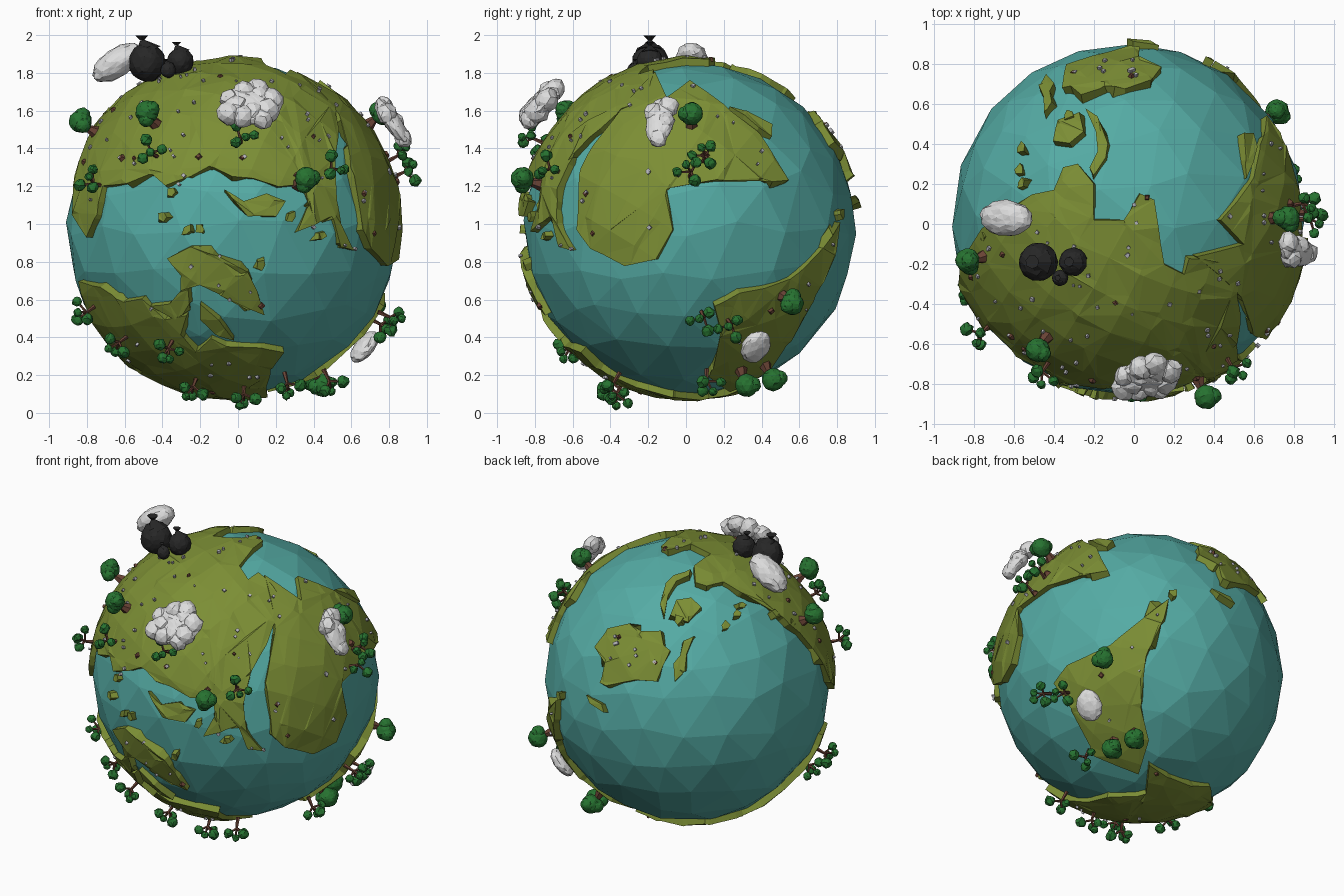
import bpy, bmesh, random
from math import sqrt, hypot, sin, cos
from mathutils import Vector

random.seed(4)
if "Cube" in bpy.data.objects:
    bpy.data.objects.remove(bpy.data.objects["Cube"])

CENTRE = Vector((-0.03, 0.02, 0.975))
SEA, GROUND = 0.882, 0.91
UP = Vector((0, 0, 1))


def material(name, *rgb):
    m = bpy.data.materials.new(name)
    m.use_nodes = True
    m.diffuse_color = (*rgb, 1)
    shader = m.node_tree.nodes["Principled BSDF"]
    shader.inputs["Base Color"].default_value = (*rgb, 1)
    shader.inputs["Roughness"].default_value = 0.9
    return m


water = material("ocean teal", 0.09, 0.41, 0.375)
grass = material("land olive", 0.2, 0.27, 0.035)
leaf = material("leaf green", 0.02, 0.17, 0.03)
bark = material("bark brown", 0.14, 0.055, 0.035)
white = material("cloud white", 0.72, 0.72, 0.72)
black = material("bag black", 0.02, 0.02, 0.02)
grey = material("litter grey", 0.45, 0.45, 0.48)


def finish(name, bm, *mats):
    mesh = bpy.data.meshes.new(name)
    bm.to_mesh(mesh)
    bm.free()
    for m in mats:
        mesh.materials.append(m)
    ob = bpy.data.objects.new(name, mesh)
    bpy.context.collection.objects.link(ob)
    return ob


def wobble(amount):
    return Vector([random.uniform(-amount, amount) for _ in range(3)])


def looker(toward, up, origin):
    """Turn flat coordinates (hundredths) into directions on the globe."""
    toward = Vector(toward).normalized()
    right = Vector(up).cross(toward).normalized()
    up = toward.cross(right)

    def pick(*pairs, reach=0.9):
        out = []
        for u, v in pairs:
            u = (u / 100 - origin.dot(right)) / reach
            v = (v / 100 - origin.dot(up)) / reach
            s = max(1, hypot(u, v) / 0.998)
            u, v = u / s, v / s
            out.append(right * u + up * v + toward * sqrt(1 - u * u - v * v))
        return out
    return pick


front = looker((0, -1, 0), UP, CENTRE)
side = looker((1, 0, 0), UP, CENTRE)
top = looker(UP, (0, 1, 0), CENTRE)
back = looker((-0.47, 0.73, 0.5), UP, Vector())
below = looker((0.5, 0.7, -0.5), UP, Vector())


def frame(d):
    a = d.orthogonal().normalized()
    return a, d.cross(a)


def blob(bm, centre, size, axes=((1, 0, 0), (0, 1, 0), (0, 0, 1)), level=2, rough=0.1, mat=0):
    made = bmesh.ops.create_icosphere(bm, subdivisions=level, radius=1)["verts"]
    for v in made:
        p = v.co + wobble(rough)
        v.co = Vector(centre) + sum((Vector(a) * c * s for a, c, s in zip(axes, p, size)), Vector())
        for f in v.link_faces:
            f.material_index = mat


def limb(bm, p, q, r0, r1, mat=0, sides=5):
    axis = q - p
    made = bmesh.ops.create_cone(bm, segments=sides, radius1=r0, radius2=r1,
                                 depth=axis.length, cap_ends=True)["verts"]
    turn = axis.to_track_quat("Z", "Y")
    for v in made:
        v.co = turn @ v.co + (p + q) / 2
        for f in v.link_faces:
            f.material_index = mat


def land(name, outline, litter=0):
    """Fill an outline, slice it into facets, wrap it on the globe, thicken it."""
    mid = sum(outline, Vector()).normalized()
    a, b = frame(mid)
    bm = bmesh.new()
    flat = []
    for d in outline:
        t = Vector((d.dot(a), d.dot(b), 0)).normalized() * mid.angle(d)
        flat.append(bm.verts.new(t))
    bm.faces.new(flat)
    bm.normal_update()
    bmesh.ops.triangulate(bm, faces=bm.faces[:], ngon_method="EAR_CLIP")
    for i in range(-9, 10):
        for normal in ((1, 0.15, 0), (-0.2, 1, 0)):
            n = Vector(normal).normalized()
            bmesh.ops.bisect_plane(bm, geom=bm.verts[:] + bm.edges[:] + bm.faces[:],
                                   plane_co=n * (i * 0.2 + 0.07), plane_no=n)
    bmesh.ops.remove_doubles(bm, verts=bm.verts[:], dist=0.012)
    for v in bm.verts:
        t = v.co.length
        d = mid * cos(t) + (a * v.co.x + b * v.co.y) * (sin(t) / max(t, 1e-6))
        v.co = CENTRE + d * (GROUND + random.uniform(-0.006, 0.008))
    bmesh.ops.triangulate(bm, faces=bm.faces[:])
    bm.normal_update()
    for f in bm.faces:
        if f.normal.dot(f.calc_center_median() - CENTRE) < 0:
            f.normal_flip()
    bm.faces.ensure_lookup_table()
    weights = [f.calc_area() for f in bm.faces]
    spots = [f.calc_center_median() + wobble(0.03)
             for f in random.choices(bm.faces[:], weights, k=litter)]
    ob = finish(name, bm, grass)
    thick = ob.modifiers.new("thickness", "SOLIDIFY")
    thick.thickness, thick.offset = 0.06, -1
    # scattered litter lying on the ground
    if spots:
        bits = bmesh.new()
        for i, s in enumerate(spots):
            d = (s - CENTRE).normalized()
            p = CENTRE + d * GROUND
            r = random.uniform(0.007, 0.014)
            brown = i % 6 == 0
            limb(bits, p - d * 0.01, p + d * 0.01, r * (1 + brown), r, int(brown), 4)
        finish(name + "_litter", bits, grey, bark)


# ocean
bm = bmesh.new()
bmesh.ops.create_icosphere(bm, subdivisions=3, radius=SEA)
for v in bm.verts:
    v.co = CENTRE + (v.co + wobble(0.05)).normalized() * SEA
finish("ocean", bm, water)

# continents
land("north_continent", front(
    (-86, 125), (-87, 105), (-80, 93), (-74, 105), (-71, 120), (-58, 121), (-45, 126),
    (-38, 120), (-25, 125), (-15, 130), (-3, 125), (8, 124), (22, 119), (35, 121),
    (37, 110), (31, 96), (41, 100), (49, 104), (54, 88), (61, 86), (54, 100),
    (51, 118), (51, 135), (53, 150), (51, 160)) + top(
    (52, -16), (27, -17), (25, -25), (15, -20), (10, 12), (3, 15), (-5, 2), (-20, 2),
    (-20, 20), (-28, 30), (-35, 28), (-40, 17), (-50, 15), (-62, 8), (-75, -2),
    (-84, -15)), 60)
land("east_continent", side(
    (-16, 179), (-10, 166), (2, 175), (20, 162), (39, 147), (54, 123), (45, 122),
    (20, 123), (-10, 118), (-7, 97), (-16, 81), (-32, 78), (-50, 87), (-57, 97),
    (-55, 130), (-48, 142), (-36, 157)), 20)
land("south_east_continent", side(
    (15, 57), (28, 64), (55, 71), (77, 94), (81, 101), (79, 87), (68, 63), (55, 39),
    (44, 23), (23, 12), (12, 20), (18, 42)), 6)
land("polar_continent", front(
    (-84, 70), (-72, 67), (-60, 59), (-50, 61), (-38, 50), (-27, 52), (-30, 42),
    (-22, 33), (-14, 40), (-6, 36), (12, 35), (24, 33), (18, 25), (15, 14)) + below(
    (-20, -74), (3, -72), (3, -54), (18, -62), (43, -66), (45, -75)), 12)

# islands
land("back_island", back(
    (-55, 12), (-47, 23), (-34, 26), (-26, 21), (-14, 21), (-12, 12), (-8, 9),
    (-16, -10), (-29, -9), (-47, -12), (-51, -10), (-48, 2)), 10)
land("crescent_island", back((6, 18), (0, 15), (-2, 6), (-6, 1), (-5, -10), (1, -4), (2, 7)))
land("square_island", top((-40, 41), (-38, 52), (-27, 55), (-25, 46), (-32, 40)))
land("slim_island", top((-24, 57), (-18, 53), (-13, 40), (-14, 33), (-20, 24), (-22, 28),
                        (-18, 36), (-19, 46)))
land("thin_island", back((-60, -17), (-50, -23), (-48, -28), (-57, -22)))
land("front_island", front(
    (-37, 82), (-25, 88), (-10, 83), (5, 75), (10, 65), (14, 52), (5, 55), (-10, 63),
    (-20, 68), (-30, 65), (-30, 73)), 6)
land("strait_island", front((-20, 58), (-10, 50), (-2, 39), (-12, 42), (-20, 50)))
land("arc_island", front((-31, 64), (-26, 66), (-25, 55), (-33, 50), (-46, 57), (-36, 58)))
land("inner_island", front((-7, 118), (3, 112), (15, 116), (25, 112), (20, 104), (5, 104)))
land("east_island", side((23, 162), (30, 160), (45, 152), (45, 146), (38, 150)))

# islets
islets = (front((12, 79), (-27, 97), (-20, 98), (-40, 104), (-35, 117), (28, 104), (44, 94))
          + top((-56, 38), (-57, 27), (-56, 20)) + back((-4, 28), (55, 35), (65, 30))
          + side((82, 105)))
for i, d in enumerate(islets):
    a, b = frame(d)
    corners = [a * x * random.uniform(0.02, 0.045) + b * y * random.uniform(0.02, 0.045)
               for x, y in ((1, 0), (0.6, 0.8), (-0.5, 0.7), (-1, -0.2), (0.1, -1))]
    land(f"islet_{i}", [(d + c).normalized() for c in corners])


def tree(name, d, big):
    bm = bmesh.new()
    a, b = frame(d)
    root = CENTRE + d * 0.89
    fork = root + d * 0.07 + a * 0.01
    if big:
        limb(bm, root, fork, 0.04, 0.016, 0, 6)
        for x, y, h, r in ((0, 0, 0.115, 0.06), (0.03, 0.02, 0.1, 0.042), (-0.025, 0.02, 0.125, 0.042)):
            blob(bm, root + d * h + a * x + b * y, (r, r, r), level=3, rough=0.05, mat=1)
    else:
        limb(bm, root, fork, 0.013, 0.008)
        for x, y, h, r in ((0.06, 0.01, 0.1, 0.03), (-0.045, 0.05, 0.09, 0.026),
                           (-0.02, -0.055, 0.11, 0.033), (0.01, 0.035, 0.125, 0.023)):
            tip = root + d * h + a * x + b * y
            limb(bm, fork, tip, 0.008, 0.005)
            blob(bm, tip, (r, r, r), rough=0.13, mat=1)
    finish(name, bm, bark, leaf)


# trees
round_trees = front((-48, 159), (36, 124), (-83, 154), reach=1) + side(
    (3, 158), (56, 58), (32, 15), (46, 18), reach=1)
forked_trees = front(
    (-47, 140), (-80, 123), (2, 148), (52, 131), (-84, 52), (-65, 34), (-38, 32),
    (-24, 10), (4, 6), (28, 12), reach=1) + side(
    (2, 128), (9, 48), (24, 44), (12, 14), (10, 137), reach=1)
for i, d in enumerate(round_trees):
    tree(f"round_tree_{i}", d, True)
for i, d in enumerate(forked_trees):
    tree(f"forked_tree_{i}", d, False)


def cloud(name, centre, half, puffs):
    """Lie a cloud flat over the ground: half sizes are across, along and outward."""
    bm = bmesh.new()
    out = (Vector(centre) - CENTRE).normalized()
    across = UP.cross(out).normalized()
    axes = (across, out.cross(across), out)
    blob(bm, centre, [h * (0.8 if puffs else 1) for h in half], axes, 3, 0.05)
    for i in range(puffs):
        t = i * 2.4
        spread = sqrt((i + 0.5) / puffs) * 0.72
        away = axes[0] * cos(t) * spread * half[0] + axes[1] * sin(t) * spread * half[1]
        r = random.uniform(0.85, 1.1) * half[2]
        blob(bm, Vector(centre) + away, (r, r, r * 0.9), axes, 2, 0.1)
    finish(name, bm, white)


# clouds
cloud("front_cloud", (0.07, -0.77, 1.63), (0.2, 0.16, 0.065), 13)
cloud("top_cloud", (-0.64, 0.03, 1.855), (0.09, 0.15, 0.075), 0)
cloud("east_cloud", (0.82, -0.14, 1.54), (0.09, 0.18, 0.055), 4)
cloud("low_cloud", (0.67, 0.37, 0.35), (0.08, 0.1, 0.045), 0)

# tied black bags with a pinched neck and a flared knot
for name, spot, r in (("large_bag", (-0.48, -0.19, 1.855), 0.097),
                      ("medium_bag", (-0.305, -0.19, 1.86), 0.07),
                      ("small_bag", (-0.37, -0.27, 1.815), 0.04)):
    bm = bmesh.new()
    p = Vector(spot)
    blob(bm, p, (r, r, r * 1.05), level=3, rough=0.04)
    neck = p + UP * r * 1.2 - Vector((r * 0.3, 0, 0))
    limb(bm, p + UP * r * 0.55, neck, r * 0.8, r * 0.12, 0, 8)
    limb(bm, neck, neck + UP * r * 0.27, r * 0.1, r * 0.36, 0, 7)
    finish(name, bm, black)
